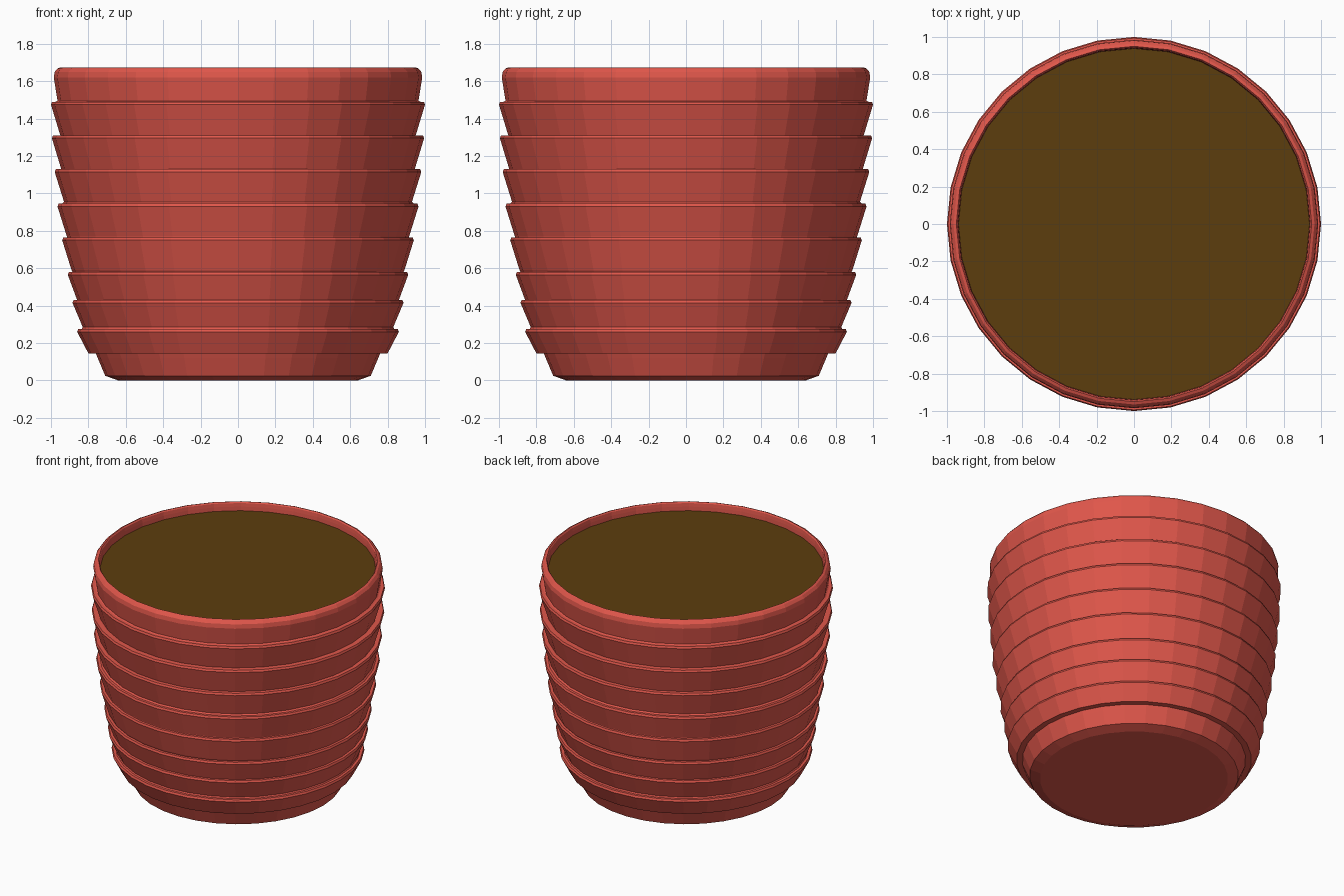
import bpy, bmesh
from math import cos, sin, pi

if "Cube" in bpy.data.objects:
    bpy.data.objects.remove(bpy.data.objects["Cube"])

SIDES = 32


def material(name, color):
    m = bpy.data.materials.new(name)
    m.diffuse_color = (*color, 1)
    m.use_nodes = True
    m.node_tree.nodes["Principled BSDF"].inputs["Base Color"].default_value = m.diffuse_color
    return m


def lathe(name, profile, mat):
    """Spin (radius, z) points about z; a zero radius becomes a single pole."""
    bm = bmesh.new()
    rings = []
    for r, z in profile:
        n = 1 if r == 0 else SIDES
        rings.append([bm.verts.new((r * cos(2 * pi * i / SIDES), r * sin(2 * pi * i / SIDES), z))
                      for i in range(n)])
    for a, b in zip(rings, rings[1:]):
        for i in range(SIDES):
            j = (i + 1) % SIDES
            if len(a) == 1:
                bm.faces.new((a[0], b[j], b[i]))
            elif len(b) == 1:
                bm.faces.new((a[i], a[j], b[0]))
            else:
                bm.faces.new((a[i], a[j], b[j], b[i]))
    me = bpy.data.meshes.new(name)
    bm.to_mesh(me)
    bm.free()
    me.materials.append(mat)
    ob = bpy.data.objects.new(name, me)
    bpy.context.collection.objects.link(ob)
    return ob


terracotta = material("terracotta", (0.75, 0.095, 0.07))
soil_brown = material("soil_brown", (0.107, 0.048, 0.004))

# Foot of the pot
profile = [(0, 0), (0.64, 0), (0.71, 0.025), (0.75, 0.12), (0.76, 0.145)]

# Flared bands: bottom radius, bottom z, top radius, top z
bands = [
    (0.80, 0.145, 0.86, 0.275), (0.83, 0.285, 0.885, 0.43),
    (0.86, 0.43, 0.91, 0.58), (0.89, 0.59, 0.94, 0.765),
    (0.915, 0.77, 0.965, 0.945), (0.93, 0.955, 0.98, 1.13),
    (0.945, 1.13, 0.995, 1.31), (0.95, 1.31, 1.0, 1.49),
]
for r0, z0, r1, z1 in bands:
    profile += [(r0, z0), (r1, z1 - 0.015), (r1 - 0.006, z1), (r1 - 0.025, z1)]

# Rounded rim and inner wall
profile += [(0.965, 1.495), (0.985, 1.62), (0.98, 1.65), (0.965, 1.668), (0.95, 1.674),
            (0.943, 1.665), (0.94, 1.64), (0.935, 1.55)]
lathe("pot", profile, terracotta)

# Soil surface
lathe("soil", [(0.942, 1.61), (0, 1.61)], soil_brown)
